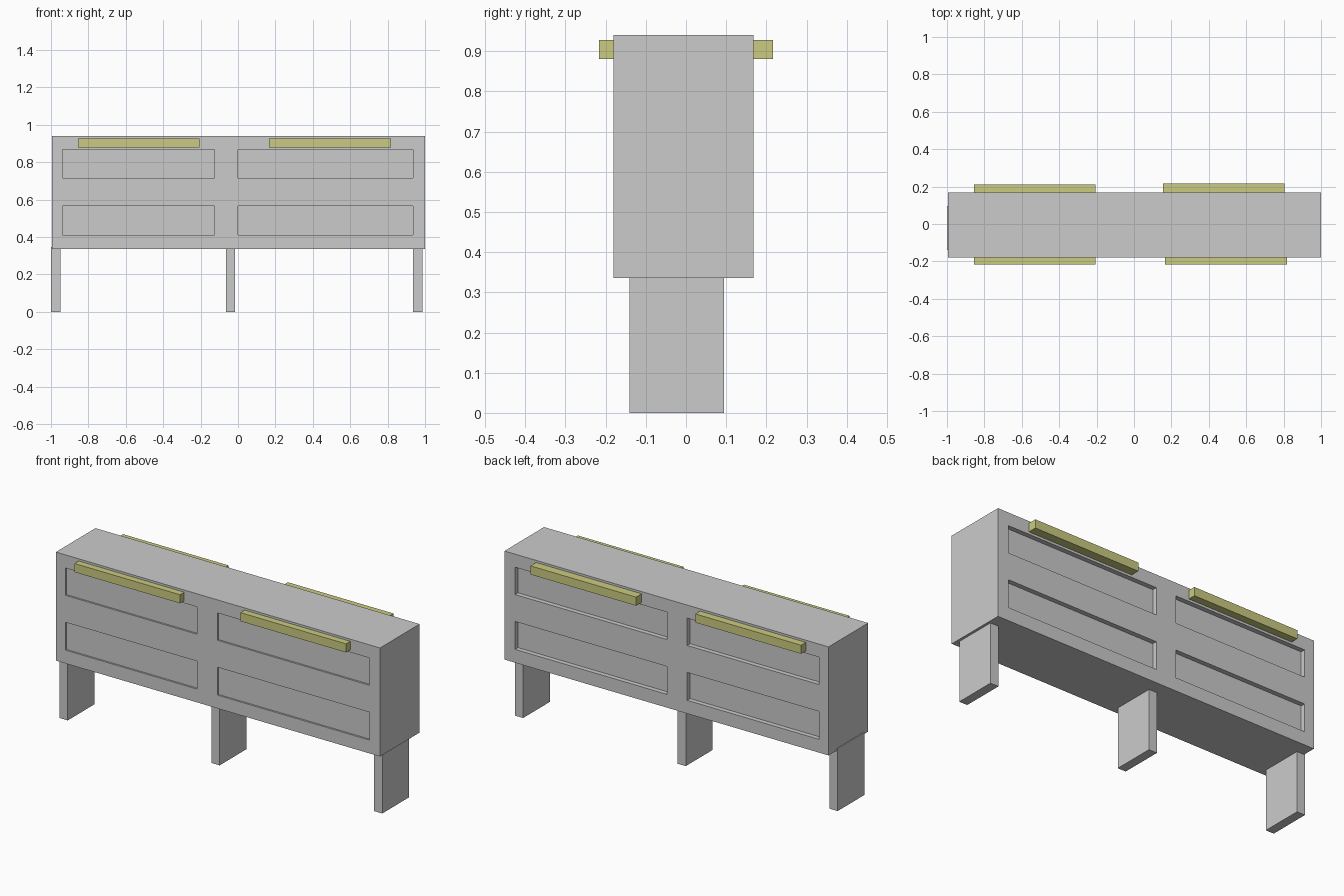
import bpy
from mathutils import Vector

cube = bpy.data.objects.get("Cube")
if cube:
    bpy.data.objects.remove(cube, do_unlink=True)


def make_material(name, rgb):
    mat = bpy.data.materials.new(name)
    mat.use_nodes = True
    color = (*rgb, 1.0)
    mat.diffuse_color = color
    mat.node_tree.nodes["Principled BSDF"].inputs["Base Color"].default_value = color
    return mat


def box(name, low, high, mat):
    """Axis-aligned box between two opposite corners."""
    low, high = Vector(low), Vector(high)
    bpy.ops.mesh.primitive_cube_add(size=1, location=(low + high) / 2)
    obj = bpy.context.object
    obj.name = obj.data.name = name
    obj.scale = high - low
    bpy.ops.object.transform_apply(location=False, rotation=False, scale=True)
    obj.data.materials.append(mat)
    return obj


grey = make_material("light grey", (0.6, 0.6, 0.6))
yellow = make_material("pale yellow", (0.6, 0.6, 0.22))

FRONT, BACK = -0.18, 0.168
BOTTOM, TOP = 0.336, 0.94

# Main body
body = box("barrier_body", (-0.995, FRONT, BOTTOM), (1.0, BACK, TOP), grey)

# Recessed panels, shallow on the front and deeper on the back
for x0, x1 in ((-0.937, -0.125), (0.0, 0.935)):
    for z0, z1 in ((0.41, 0.565), (0.715, 0.867)):
        for y0, y1 in ((FRONT - 0.1, FRONT + 0.01), (BACK - 0.026, BACK + 0.1)):
            cutter = box("panel_cutter", (x0, y0, z0), (x1, y1, z1), grey)
            cutter.hide_render = True
            cut = body.modifiers.new("panel_recess", "BOOLEAN")
            cut.operation = "DIFFERENCE"
            cut.solver = "EXACT"
            cut.object = cutter
            bpy.context.view_layer.objects.active = body
            bpy.ops.object.modifier_apply(modifier=cut.name)
            bpy.data.objects.remove(cutter, do_unlink=True)

# Slab legs
for name, x in (("right_leg", -1.0), ("middle_leg", -0.065), ("left_leg", 0.936)):
    box(name, (x, -0.14, 0), (x + 0.05, 0.095, BOTTOM + 0.012), grey)

# Rails along the top edge of both faces
for name, x, y0, y1 in (
    ("front_right_rail", -0.855, -0.217, FRONT),
    ("front_left_rail", 0.167, -0.217, FRONT),
    ("back_right_rail", -0.855, BACK, 0.21),
    ("back_left_rail", 0.155, BACK, 0.217),
):
    box(name, (x, y0, 0.88), (x + 0.65, y1, 0.928), yellow)
